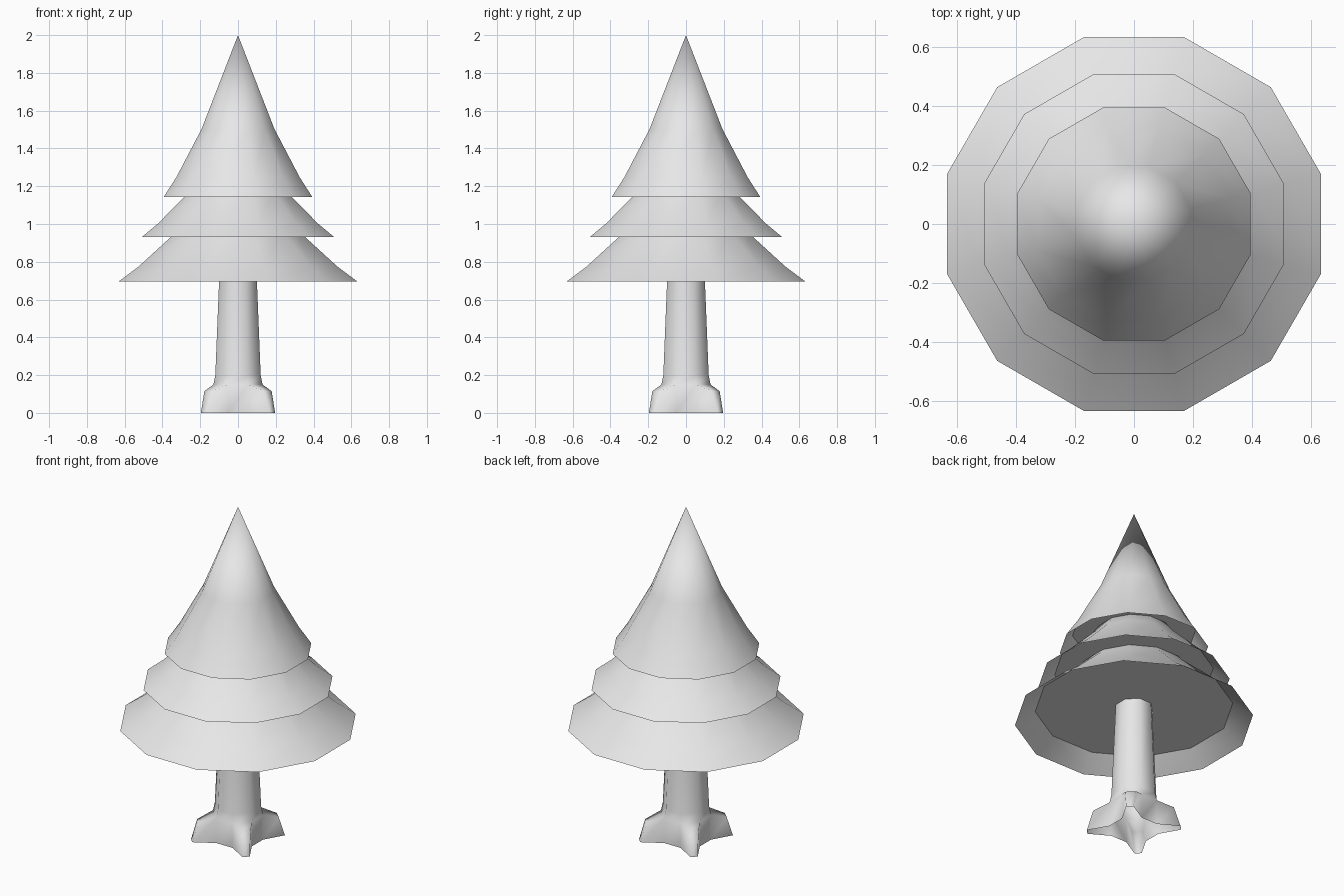
import bpy
import bmesh
import math
from mathutils import Vector

cube = bpy.data.objects.get("Cube")
if cube:
    bpy.data.objects.remove(cube, do_unlink=True)

GREY = (0.8, 0.8, 0.8, 1.0)
mat = bpy.data.materials.new("light grey")
mat.use_nodes = True
mat.diffuse_color = GREY
mat.node_tree.nodes["Principled BSDF"].inputs["Base Color"].default_value = GREY


def finish(bm, name):
    """Turn a bmesh into a smooth-shaded object."""
    mesh = bpy.data.meshes.new(name)
    bm.to_mesh(mesh)
    bm.free()
    mesh.materials.append(mat)
    for face in mesh.polygons:
        face.use_smooth = True
    obj = bpy.data.objects.new(name, mesh)
    bpy.context.collection.objects.link(obj)
    return obj


def ring(bm, sides, apothem, z):
    """Regular polygon of vertices whose flat sides face the axes."""
    radius = apothem / math.cos(math.pi / sides)
    angles = [(i + 0.5) * math.tau / sides for i in range(sides)]
    return [bm.verts.new((radius * math.cos(a), radius * math.sin(a), z)) for a in angles]


def bridge(bm, low, high):
    n = len(low)
    for i in range(n):
        j = (i + 1) % n
        bm.faces.new((low[i], low[j], high[j], high[i]))


def foliage_tier(name, width, base, height):
    """Flared hollow cone with a recessed flat underside."""
    bm = bmesh.new()
    profile = [(1.0, 0.0), (0.83, 0.122), (0.49, 0.42)]
    rings = [ring(bm, 12, width * r, base + height * h) for r, h in profile]
    for low, high in zip(rings, rings[1:]):
        bridge(bm, low, high)
    tip = bm.verts.new((0, 0, base + height))
    top = rings[-1]
    for i in range(12):
        bm.faces.new((top[i], top[(i + 1) % 12], tip))
    # Underside, kept unwelded so its edge stays sharp
    under = ring(bm, 12, width * 0.83, base + height * 0.122)
    bm.faces.new(list(reversed(under)))
    return finish(bm, name)


foliage_tier("lower_foliage", 0.633, 0.695, 0.66)
foliage_tier("middle_foliage", 0.508, 0.932, 0.59)
foliage_tier("upper_foliage", 0.394, 1.142, 0.858)

# Trunk: tapered octagon, open at both ends
bm = bmesh.new()
levels = [(0.13, 0.0), (0.13, 0.15), (0.12, 0.2), (0.097, 0.775)]
foot, collar, neck, head = [ring(bm, 8, r, z) for r, z in levels]
bridge(bm, collar, neck)
bridge(bm, neck, head)

# Base: plain walls on the axes, a tapered root on every diagonal
for i in range(8):
    j = (i + 1) % 8
    if i % 2:
        bm.faces.new((foot[i], foot[j], collar[j], collar[i]))
        continue
    angle = (i + 1) * math.tau / 8
    out = Vector((math.cos(angle), math.sin(angle), 0))
    side = Vector((-out.y, out.x, 0))

    def tip_pair(reach, half, z):
        return [bm.verts.new(out * reach + side * s * half + Vector((0, 0, z))) for s in (-1, 1)]

    toe = tip_pair(0.258, 0.02, 0.0)
    knuckle = tip_pair(0.222, 0.03, 0.115)
    bm.faces.new((toe[0], toe[1], knuckle[1], knuckle[0]))
    bm.faces.new((knuckle[0], knuckle[1], collar[j], collar[i]))
    bm.faces.new((foot[i], toe[0], knuckle[0], collar[i]))
    bm.faces.new((toe[1], foot[j], collar[j], knuckle[1]))
finish(bm, "trunk_with_roots")
